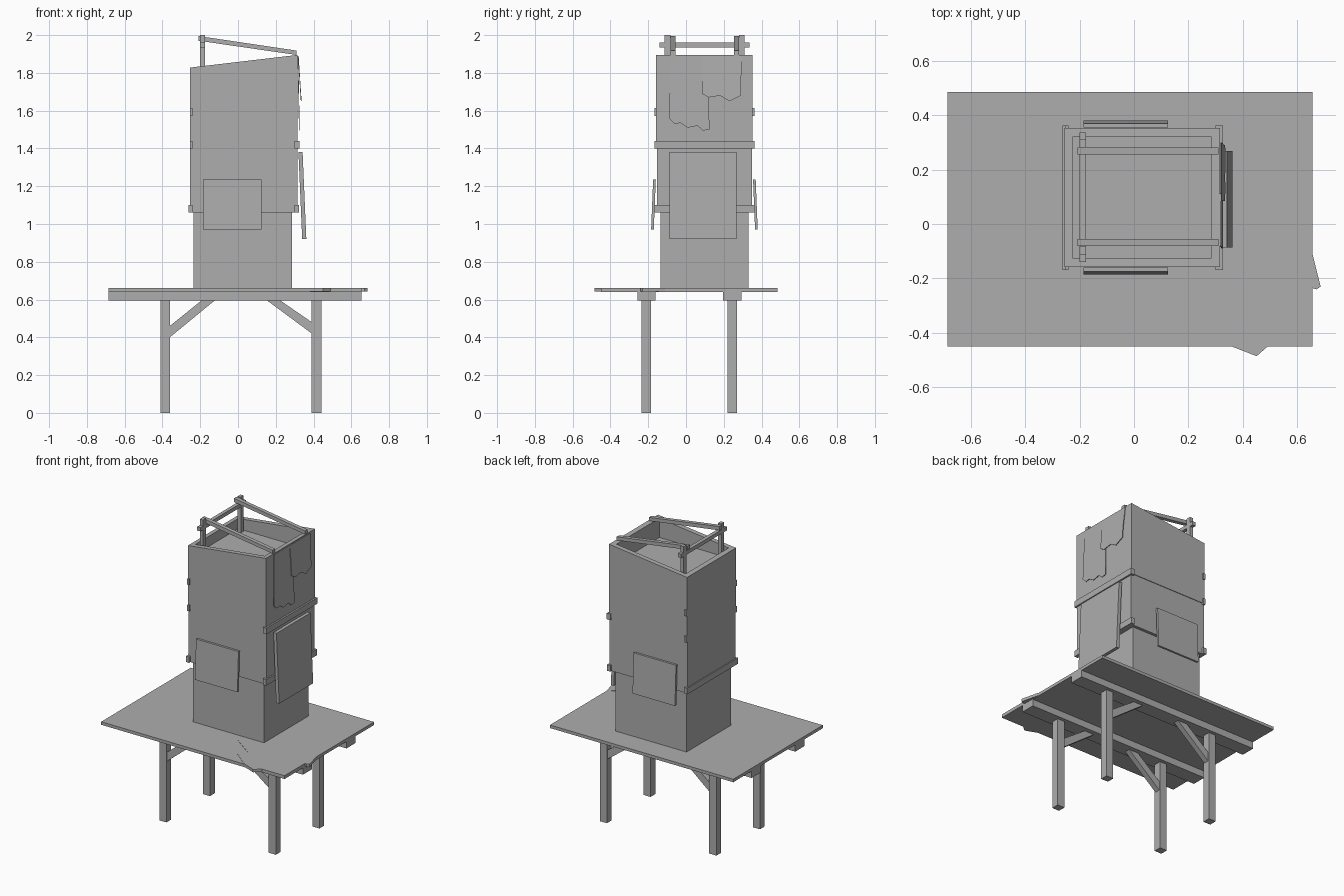
import bpy
import bmesh
from mathutils import Matrix

cube = bpy.data.objects.get("Cube")
if cube:
    bpy.data.objects.remove(cube, do_unlink=True)

grey = bpy.data.materials.new("plain_grey")
grey.use_nodes = True
GREY = (0.42, 0.42, 0.42, 1)
grey.diffuse_color = GREY
grey.node_tree.nodes["Principled BSDF"].inputs["Base Color"].default_value = GREY


def finish(name, bm):
    bmesh.ops.recalc_face_normals(bm, faces=bm.faces)
    mesh = bpy.data.meshes.new(name)
    bm.to_mesh(mesh)
    bm.free()
    mesh.materials.append(grey)
    obj = bpy.data.objects.new(name, mesh)
    bpy.context.collection.objects.link(obj)
    return obj


def box(name, x, y, z, shear=None):
    """Box from ranges; shear(co) may shift the corners."""
    bm = bmesh.new()
    bmesh.ops.create_cube(bm, size=1)
    for v in bm.verts:
        v.co = [r[0] + (c + 0.5) * (r[1] - r[0]) for c, r in zip(v.co, (x, y, z))]
        if shear:
            shear(v.co)
    return finish(name, bm)


def prism(name, points, axis, lo, hi, shear=None):
    """Outline of 2D points extruded along an axis."""
    bm = bmesh.new()

    def place(p, t):
        co = list(p)
        co.insert(axis, t)
        return co
    face = bm.faces.new([bm.verts.new(place(p, lo)) for p in points])
    out = bmesh.ops.extrude_face_region(bm, geom=[face])
    for g in out["geom"]:
        if isinstance(g, bmesh.types.BMVert):
            g.co[axis] = hi
    if shear:
        for v in bm.verts:
            shear(v.co)
    return finish(name, bm)


# Table top, with a cracked corner piece
box("table_top", (-0.685, 0.655), (-0.45, 0.485), (0.64, 0.66))
prism("cracked_corner", [
    (0.36, -0.45), (0.45, -0.485), (0.49, -0.45), (0.655, -0.45),
    (0.655, -0.235), (0.67, -0.24), (0.685, -0.23), (0.655, -0.11),
    (0.5, -0.2), (0.42, -0.14), (0.3, -0.2), (0.14, -0.2),
    (0.28, -0.3), (0.25, -0.36)], 2, 0.643, 0.662)

# Beams, legs and braces
for side, y in (("front", -0.21), ("back", 0.245)):
    box(side + "_beam", (-0.685, 0.655), (y - 0.048, y + 0.048), (0.595, 0.64))
    for end, x, d in (("right", -0.385, 1), ("left", 0.415, -1)):
        box(f"{side}_{end}_leg", (x - 0.026, x + 0.026),
            (y - 0.025, y + 0.025), (0, 0.6))
        a = x + d * 0.024
        low = 0.4 if d > 0 else 0.42
        prism(f"{side}_{end}_brace",
              [(a, low), (a + d * 0.24, 0.597), (a + d * 0.17, 0.597), (a, low + 0.06)],
              1, y - 0.018, y + 0.018)

# Tower: narrow base, lower cladding, and upper cladding with sloped rim
box("tower_base", (-0.235, 0.285), (-0.135, 0.33), (0.66, 1.08))
box("lower_cladding", (-0.255, 0.315), (-0.154, 0.349), (1.06, 1.41))


def slope_rim(co):
    if co.z > 1.8:
        co.z = 1.828 + (co.x + 0.255) * 0.118


X0, X1, Y0, Y1 = -0.255, 0.315, -0.158, 0.353
upper = box("upper_cladding", (X0, X1), (Y0, Y1), (1.41, 1.85), slope_rim)
bm = bmesh.new()
bm.from_mesh(upper.data)
rim = max(bm.faces, key=lambda f: f.calc_center_median().z)
bmesh.ops.inset_region(bm, faces=[rim], thickness=0.045)
well = bmesh.ops.extrude_face_region(bm, geom=[rim])
for g in well["geom"]:
    if isinstance(g, bmesh.types.BMVert):
        g.co.z = 1.765
if rim.is_valid:
    bmesh.ops.delete(bm, geom=[rim], context="FACES_ONLY")
bmesh.ops.recalc_face_normals(bm, faces=bm.faces)
bm.to_mesh(upper.data)
bm.free()

# Horizontal battens on the two side faces
for name, x0, x1, z in (("left_upper", 0.3, 0.326, 1.4), ("left_lower", 0.3, 0.324, 1.06),
                        ("right_lower", -0.262, -0.24, 1.06),
                        ("right_middle", -0.254, -0.24, 1.4),
                        ("right_top", -0.254, -0.24, 1.573)):
    box(name + "_batten", (x0, x1), (-0.168, 0.362), (z, z + 0.04))

# Hanging shutters, leaning outward at the bottom


def lean(axis, amount, top):
    def shear(co):
        co[axis] += amount * (top - co.z)
    return shear


box("front_shutter", (-0.185, 0.125), (-0.174, -0.16), (0.97, 1.235), lean(1, -0.04, 1.235))
box("back_shutter", (-0.185, 0.125), (0.355, 0.369), (0.97, 1.235), lean(1, 0.04, 1.235))
box("left_shutter", (0.32, 0.342), (-0.087, 0.268), (0.92, 1.38), lean(0, 0.043, 1.38))

# Torn cloth hanging over the high side
prism("long_cloth", [(-0.08, 1.89), (-0.09, 1.56), (-0.06, 1.53), (-0.03, 1.535),
                     (0.01, 1.51), (0.06, 1.52), (0.09, 1.495), (0.125, 1.5), (0.11, 1.89)],
      0, 0.315, 0.319, lean(0, 0.02, 1.89))
prism("short_cloth", [(0.085, 1.89), (0.085, 1.69), (0.12, 1.67), (0.18, 1.68),
                      (0.23, 1.65), (0.29, 1.68), (0.29, 1.75), (0.3, 1.89)],
      0, 0.317, 0.321, lean(0, 0.065, 1.89))

# Railing above the open top
for side, rail_y, post_y in (("front", -0.068, -0.098), ("back", 0.268, 0.296)):
    box(side + "_post", (-0.2, -0.176), (post_y - 0.015, post_y + 0.015), (1.765, 2.0))
    prism(side + "_sloped_rail", [(-0.208, 1.97), (0.31, 1.895), (0.31, 1.918), (-0.208, 1.995)],
          1, rail_y - 0.013, rail_y + 0.013)
box("cross_rail", (-0.2, -0.176), (-0.14, 0.336), (1.935, 1.96))
